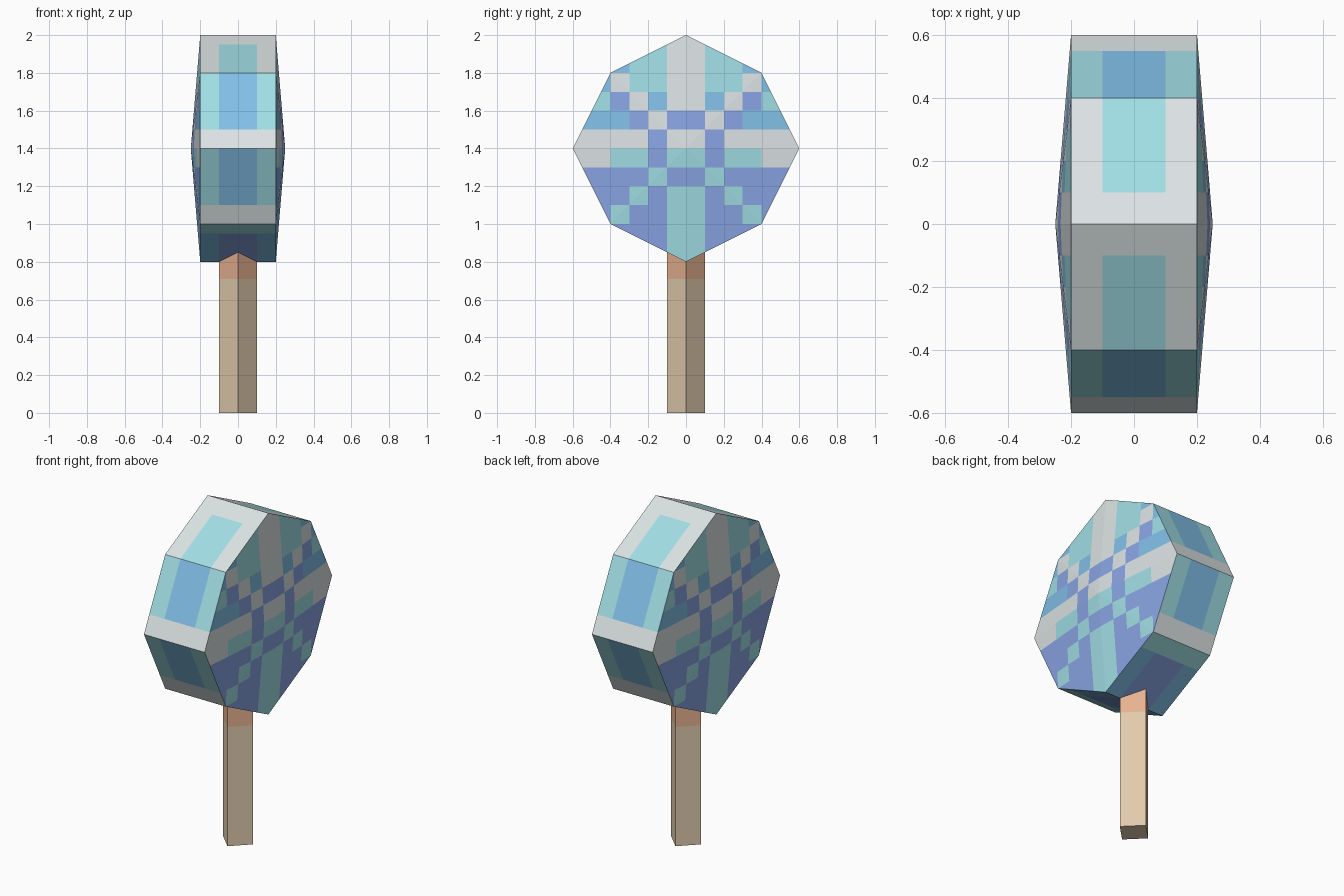
import bpy, bmesh, math

if "Cube" in bpy.data.objects:
    bpy.data.objects.remove(bpy.data.objects["Cube"])

def make_material(name, rgb):
    """Material from 8-bit sRGB values."""
    m = bpy.data.materials.new(name)
    m.diffuse_color = [((c / 255 + 0.055) / 1.055) ** 2.4 for c in rgb] + [1]
    m.use_nodes = True
    m.node_tree.nodes["Principled BSDF"].inputs["Base Color"].default_value = m.diffuse_color
    return m

PALETTE = {
    "G": make_material("pale_grey", (220, 227, 228)),
    "C": make_material("light_cyan", (160, 222, 229)),
    "B": make_material("sky_blue", (131, 193, 233)),
    "P": make_material("periwinkle", (138, 165, 228)),
}
KEYS = list(PALETTE)
WOOD = [make_material("pale_wood", (226, 203, 174)),
        make_material("orange_wood", (233, 180, 146))]

# Side pattern: rows of 0.1 from z = 2.0 down, columns of 0.1 outward from y = 0
PATTERN = ["GCCCCC", "GCCBBB", "GCCGBB", "GBGPCC", "PGPBBB", "GPGGGG",
           "CPCCGG", "PCPPPP", "CPCPPP", "CPPCPP", "CPPPPP", "CPPPPP"]

def rim_colour(x, y, z):
    inset = abs(x) < 0.1
    if z > 1.8:
        return "C" if inset and abs(y) > 0.1 else "G"
    if z > 1.0:
        if z < 1.1 or 1.4 < z < 1.5:
            return "G"
        return "B" if inset else "C"
    if z > 0.95:
        return "C"
    return "P" if inset else "B"

def side_colour(y, z):
    row = min(11, max(0, int((2 - z) * 10)))
    return PATTERN[row][min(5, int(abs(y) * 10))]

def cut(bm, co, no):
    bmesh.ops.bisect_plane(bm, geom=bm.verts[:] + bm.edges[:] + bm.faces[:],
                           dist=1e-5, plane_co=co, plane_no=no)

def finish(bm, name, mats):
    bmesh.ops.recalc_face_normals(bm, faces=bm.faces[:])
    me = bpy.data.meshes.new(name)
    bm.to_mesh(me)
    bm.free()
    for m in mats:
        me.materials.append(m)
    ob = bpy.data.objects.new(name, me)
    bpy.context.collection.objects.link(ob)

# Head: eight-sided disc with shallow pyramid sides
bm = bmesh.new()
profile = [(0, .6), (.4, .4), (.6, 0), (.4, -.4), (0, -.6), (-.4, -.4), (-.6, 0), (-.4, .4)]
rings = [[bm.verts.new((x, y, 1.4 + z)) for y, z in profile] for x in (-.2, .2)]
tips = [bm.verts.new((x, 0, 1.4)) for x in (-.25, .25)]
for i in range(8):
    j = (i + 1) % 8
    bm.faces.new((rings[0][i], rings[0][j], rings[1][j], rings[1][i]))
    for ring, tip in zip(rings, tips):
        bm.faces.new((ring[i], ring[j], tip))

# Cut the colour grid into the head and colour each piece
for k in range(-5, 6):
    cut(bm, (0, k / 10, 0), (0, 1, 0))
    cut(bm, (0, 0, 1.4 + k / 10), (0, 0, 1))
for x in (-.1, .1):
    cut(bm, (x, 0, 0), (1, 0, 0))
bm.normal_update()
for f in bm.faces:
    c = f.calc_center_median()
    key = side_colour(c.y, c.z) if abs(f.normal.x) > 0.5 else rim_colour(*c)
    f.material_index = KEYS.index(key)
finish(bm, "head", PALETTE.values())

# Stick: square post turned by 45 degrees, orange near the head
bm = bmesh.new()
bmesh.ops.create_cone(bm, cap_ends=True, segments=4, radius1=.1, radius2=.1, depth=.9)
a = max(bm.verts, key=lambda v: v.co.x).co
turn = math.atan2(a.y, a.x)
for v in bm.verts:
    ang = round((math.atan2(v.co.y, v.co.x) - turn) / (math.pi / 2)) * math.pi / 2
    v.co = (.1 * math.cos(ang), .1 * math.sin(ang), v.co.z + .45)
cut(bm, (0, 0, .71), (0, 0, 1))
for f in bm.faces:
    f.material_index = int(f.calc_center_median().z > .71)
finish(bm, "stick", WOOD)
